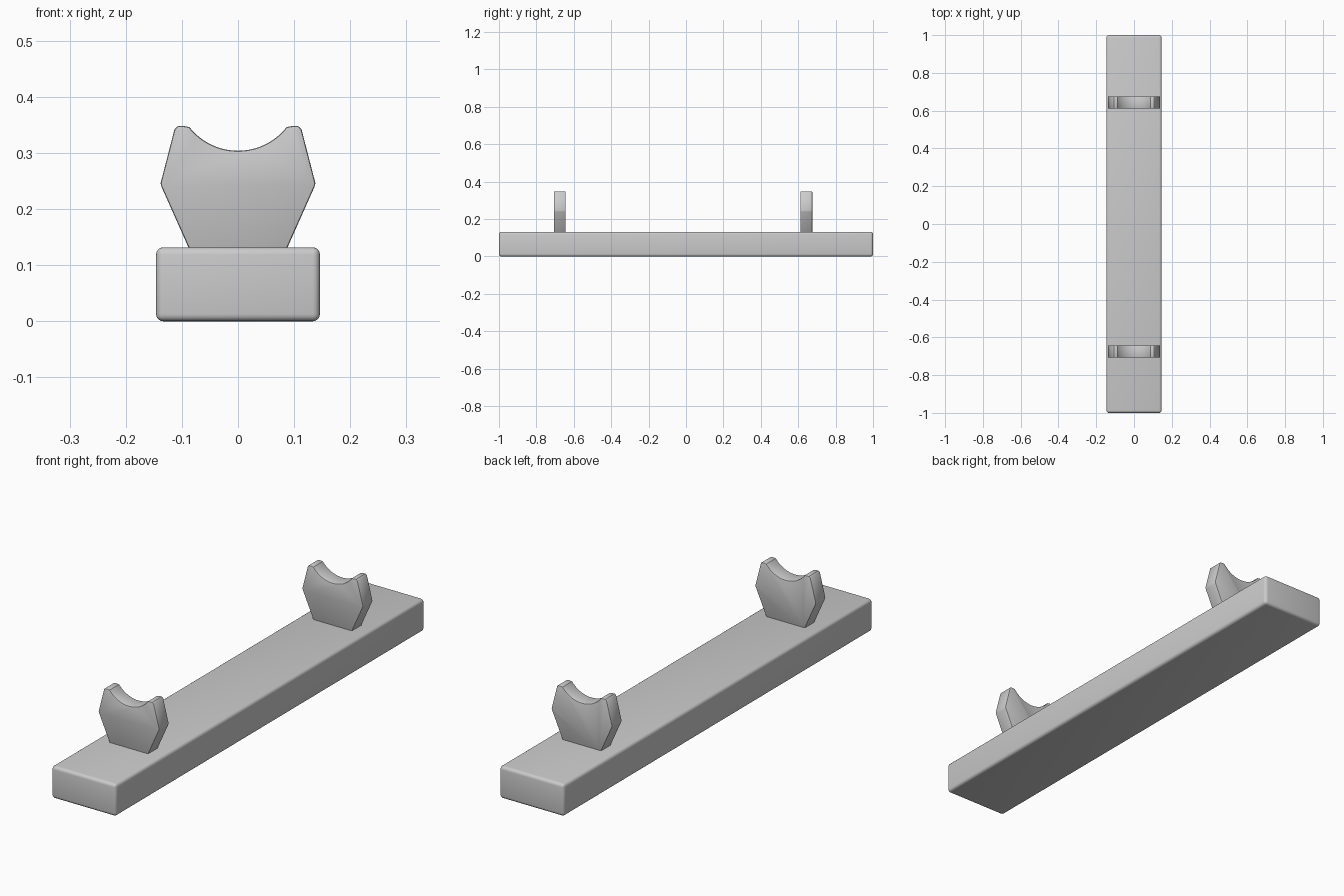
import bpy, bmesh, math

if "Cube" in bpy.data.objects:
    bpy.data.objects.remove(bpy.data.objects["Cube"])


def finish(obj, width, segments, angle):
    # rounded edges with smooth shading
    mod = obj.modifiers.new("rounded_edges", 'BEVEL')
    mod.width = width
    mod.segments = segments
    mod.limit_method = 'ANGLE'
    mod.angle_limit = math.radians(angle)
    bpy.context.view_layer.objects.active = obj
    bpy.ops.object.select_all(action='DESELECT')
    obj.select_set(True)
    bpy.ops.object.modifier_apply(modifier=mod.name)
    bpy.ops.object.shade_smooth_by_angle(angle=math.radians(35))


def extrude_profile(name, points, y0, y1):
    # closed x-z outline extruded along y
    bm = bmesh.new()
    face = bm.faces.new([bm.verts.new((x, y0, z)) for x, z in points])
    ext = bmesh.ops.extrude_face_region(bm, geom=[face])
    verts = [g for g in ext["geom"] if isinstance(g, bmesh.types.BMVert)]
    bmesh.ops.translate(bm, verts=verts, vec=(0, y1 - y0, 0))
    bmesh.ops.recalc_face_normals(bm, faces=bm.faces)
    mesh = bpy.data.meshes.new(name)
    bm.to_mesh(mesh)
    bm.free()
    obj = bpy.data.objects.new(name, mesh)
    bpy.context.collection.objects.link(obj)
    return obj


# base block
bpy.ops.mesh.primitive_cube_add(size=1, location=(0, 0, 0.066))
base = bpy.context.object
base.name = "base"
base.scale = (0.292, 2.0, 0.132)
bpy.ops.object.transform_apply(location=False, rotation=False, scale=True)
finish(base, 0.013, 4, 30)

# cradle outline: right flank, scooped top, mirrored left flank
flank = [(0.083, 0.12), (0.136, 0.239), (0.138, 0.246), (0.113, 0.343),
         (0.107, 0.348), (0.096, 0.348)]
radius, centre_z = 0.11, 0.414
half = math.radians(52)
steps = 20
scoop = [(radius * math.sin(a), centre_z - radius * math.cos(a))
         for a in (half - 2 * half * i / steps for i in range(steps + 1))]
outline = flank + scoop + [(-x, z) for x, z in reversed(flank)]

# front and back cradles
for name, y0, y1 in (("front_cradle", -0.707, -0.643), ("back_cradle", 0.611, 0.675)):
    finish(extrude_profile(name, outline, y0, y1), 0.004, 2, 60)
